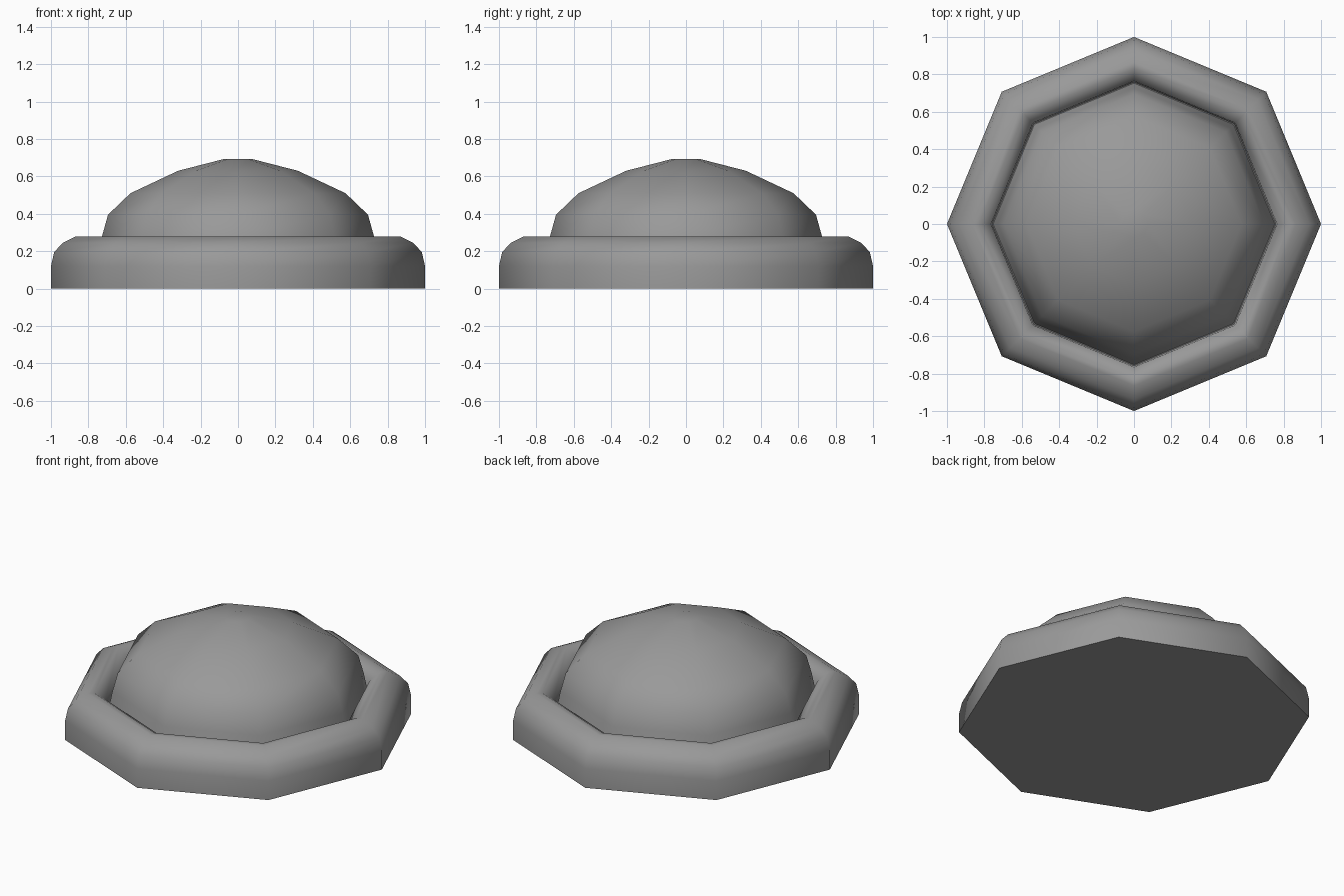
import bpy, bmesh, math

if "Cube" in bpy.data.objects:
    bpy.data.objects.remove(bpy.data.objects["Cube"])

SIDES = 8


def lathe(name, profile):
    """Sweep an (r, z) profile around z as an octagon, capping both ends."""
    bm = bmesh.new()
    rings = []
    for r, z in profile:
        rings.append([bm.verts.new((r * math.cos(2 * math.pi * i / SIDES),
                                    r * math.sin(2 * math.pi * i / SIDES), z))
                      for i in range(SIDES)])
    for a, b in zip(rings, rings[1:]):
        for i in range(SIDES):
            j = (i + 1) % SIDES
            bm.faces.new((a[i], a[j], b[j], b[i]))
    bm.faces.new(rings[0][::-1])
    bm.faces.new(rings[-1])
    bmesh.ops.recalc_face_normals(bm, faces=bm.faces)
    mesh = bpy.data.meshes.new(name)
    bm.to_mesh(mesh)
    bm.free()
    obj = bpy.data.objects.new(name, mesh)
    bpy.context.collection.objects.link(obj)
    bpy.ops.object.select_all(action='DESELECT')
    obj.select_set(True)
    bpy.context.view_layer.objects.active = obj
    bpy.ops.object.shade_smooth_by_angle(angle=math.radians(50))
    # Dark grey finish
    mat = bpy.data.materials.get("dark_grey") or bpy.data.materials.new("dark_grey")
    mat.diffuse_color = (0.32, 0.32, 0.32, 1)
    mat.use_nodes = True
    mat.node_tree.nodes["Principled BSDF"].inputs["Base Color"].default_value = mat.diffuse_color
    mesh.materials.append(mat)
    return obj


# Rounded base with a bevelled lip around its recess
lathe("base", [(1.0, 0), (1.0, 0.12), (0.983, 0.195), (0.937, 0.245),
               (0.865, 0.28), (0.83, 0.28), (0.765, 0.235), (0.758, 0.15)])

# Faceted dome sitting in the recess
lathe("dome", [(0.753, 0.15), (0.727, 0.28), (0.695, 0.395), (0.575, 0.51),
               (0.32, 0.63), (0.075, 0.693)])
